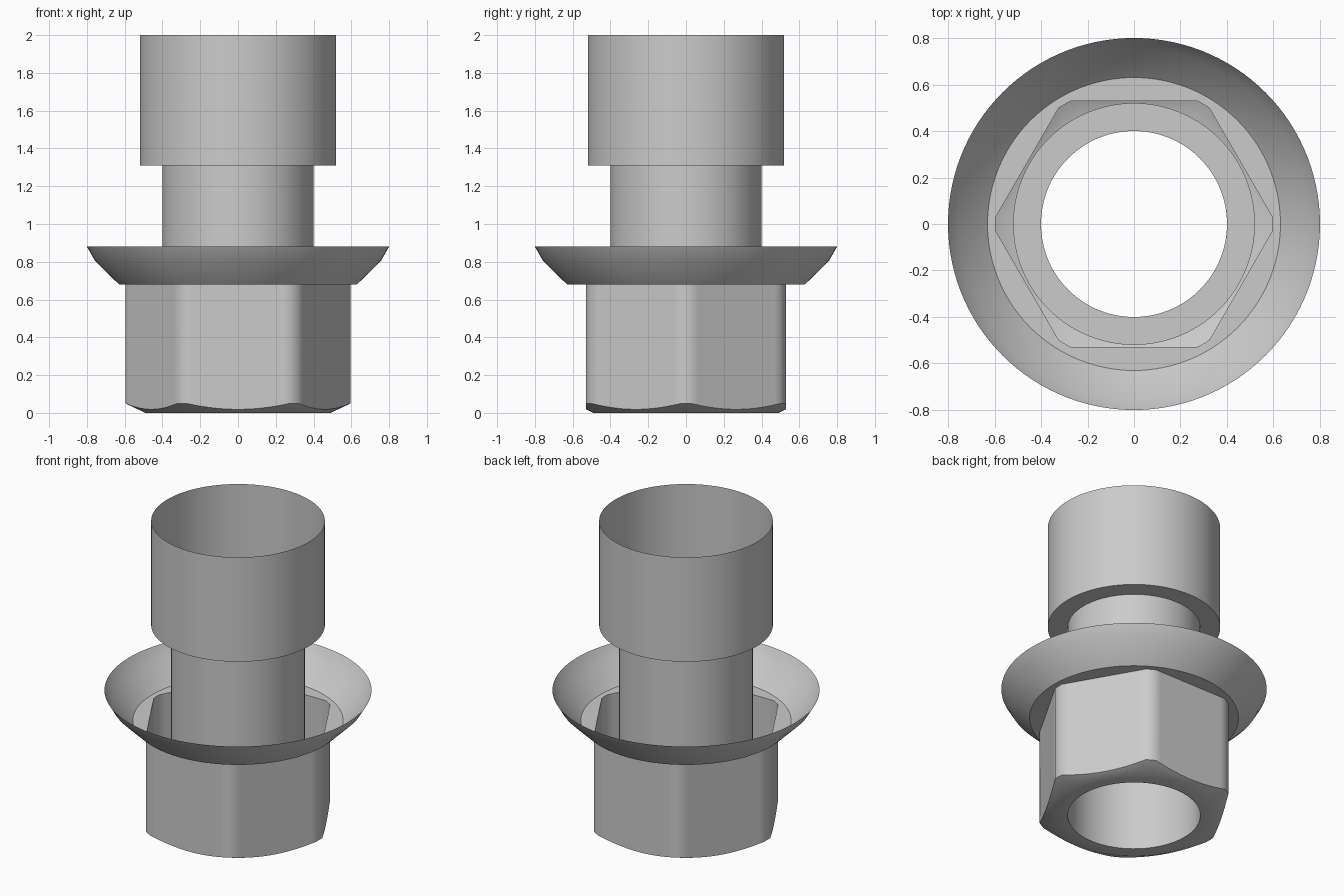
import bpy
import bmesh
from math import cos, sin, radians, pi

cube = bpy.data.objects.get("Cube")
if cube:
    bpy.data.objects.remove(cube, do_unlink=True)

SEGMENTS = 120
HEX_FLAT = 0.53      # centre to flat
HEX_CORNER = 0.595   # centre to rounded corner
CHAMFER_R = 0.49     # where the bottom chamfer starts
NUT_TOP = 0.68
BORE = 0.40

metal = bpy.data.materials.new("grey metal")
metal.use_nodes = True
grey = (0.6, 0.6, 0.6, 1.0)
metal.diffuse_color = grey
metal.node_tree.nodes["Principled BSDF"].inputs["Base Color"].default_value = grey


def hex_radius(angle):
    """Hexagon with corners on the x axis, trimmed by a round bar."""
    offset = (angle % (pi / 3)) - pi / 6
    return min(HEX_FLAT / cos(offset), HEX_CORNER)


def hex_top(angle):
    return hex_radius(angle), NUT_TOP


def hex_bottom(angle):
    r = hex_radius(angle)
    return r, (r - CHAMFER_R) * 0.47


def circle(r, z):
    return lambda angle: (r, z)


def loft(name, rings):
    """Skin a thin shell through closed rings, each angle -> (radius, height)."""
    bm = bmesh.new()
    loops = []
    for ring in rings:
        loop = []
        for i in range(SEGMENTS):
            a = 2 * pi * i / SEGMENTS
            r, z = ring(a)
            loop.append(bm.verts.new((r * cos(a), r * sin(a), z)))
        loops.append(loop)
    for low, high in zip(loops, loops[1:]):
        for i in range(SEGMENTS):
            j = (i + 1) % SEGMENTS
            bm.faces.new((low[i], low[j], high[j], high[i]))
    mesh = bpy.data.meshes.new(name)
    bm.to_mesh(mesh)
    bm.free()
    mesh.materials.append(metal)
    obj = bpy.data.objects.new(name, mesh)
    bpy.context.collection.objects.link(obj)
    bpy.ops.object.select_all(action="DESELECT")
    obj.select_set(True)
    bpy.context.view_layer.objects.active = obj
    bpy.ops.object.shade_smooth_by_angle(angle=radians(30))
    return obj


# Hexagonal nut body: flat underside, chamfer, side walls, open top
loft("hex_nut", [circle(BORE, 0), circle(CHAMFER_R, 0), hex_bottom, hex_top])

# Flared collar: flat floor around the hexagon, then the dish wall
loft("flared_collar", [hex_top, circle(0.63, NUT_TOP),
                       circle(0.757, 0.805), circle(0.80, 0.88)])

# Inner tube stepping out to the wide open sleeve
loft("tube_and_sleeve", [circle(BORE, 0), circle(BORE, 1.31),
                         circle(0.52, 1.31), circle(0.52, 2.0)])
